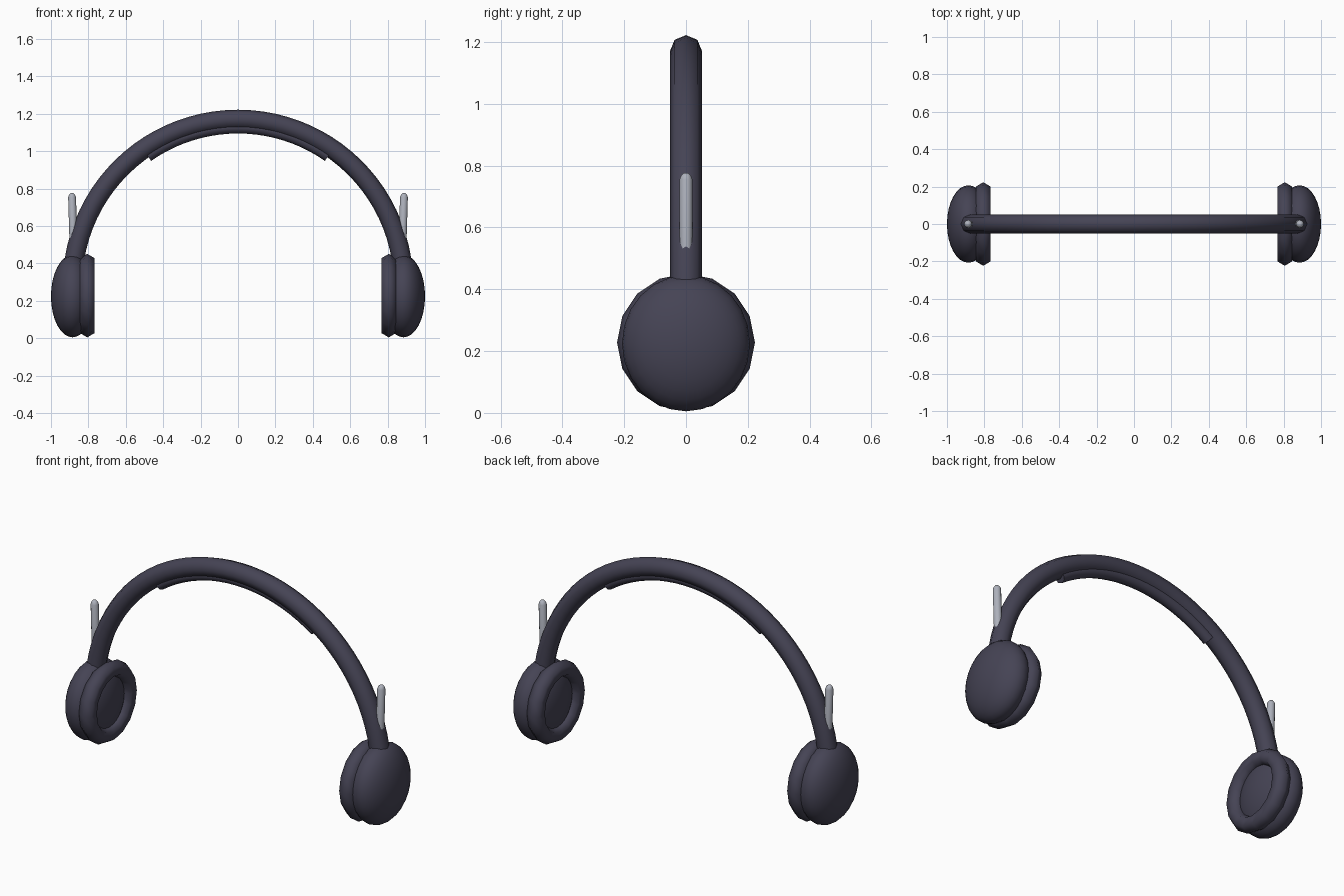
import bpy, bmesh, math
from mathutils import Vector

if "Cube" in bpy.data.objects:
    bpy.data.objects.remove(bpy.data.objects["Cube"])


def material(name, rgb):
    m = bpy.data.materials.new(name)
    m.diffuse_color = (*rgb, 1.0)
    m.use_nodes = True
    m.node_tree.nodes["Principled BSDF"].inputs["Base Color"].default_value = m.diffuse_color
    return m


DARK = material("dark slate", (0.060, 0.057, 0.090))
SILVER = material("silver", (0.42, 0.44, 0.50))


def finish(name, bm, mat, angle=60):
    bmesh.ops.recalc_face_normals(bm, faces=bm.faces)
    me = bpy.data.meshes.new(name)
    bm.to_mesh(me)
    bm.free()
    me.materials.append(mat)
    ob = bpy.data.objects.new(name, me)
    bpy.context.collection.objects.link(ob)
    bpy.context.view_layer.objects.active = ob
    ob.select_set(True)
    bpy.ops.object.shade_smooth_by_angle(angle=math.radians(angle))
    ob.select_set(False)
    return ob


def skin(rings, close=False):
    """Join rings of points into a tube, closed on itself or capped."""
    bm = bmesh.new()
    loops = [[bm.verts.new(p) for p in ring] for ring in rings]
    n = len(loops[0])
    pairs = list(zip(loops, loops[1:]))
    if close:
        pairs.append((loops[-1], loops[0]))
    else:
        bm.faces.new(loops[0])
        bm.faces.new(loops[-1])
    for a, b in pairs:
        for i in range(n):
            j = (i + 1) % n
            bm.faces.new((a[i], a[j], b[j], b[i]))
    return bm


def arc_tube(name, radius, thick, half_angle, steps, mat):
    """Round tube bent along an arc over the head."""
    rings = []
    for s in range(steps + 1):
        t = math.radians(half_angle) * (2 * s / steps - 1)
        out = Vector((math.sin(t), 0, math.cos(t)))
        mid = Vector((0, 0, ARC_Z)) + out * radius
        rings.append([mid + out * thick * math.cos(k * math.pi / 4)
                      + Vector((0, thick * math.sin(k * math.pi / 4), 0))
                      for k in range(8)])
    return finish(name, skin(rings), mat)


# Headband and the slimmer pad under its crown
ARC_Z = 0.285
arc_tube("headband", 0.885, 0.052, 81, 40, DARK)
arc_tube("headband_pad", 0.842, 0.032, 35, 20, DARK)

for side, label in ((-1, "left"), (1, "right")):
    # Ear cup: flattened ball with its poles along x
    bm = bmesh.new()
    bmesh.ops.create_uvsphere(bm, u_segments=24, v_segments=16, radius=1)
    for v in bm.verts:
        x, y, z = v.co
        v.co = (side * 0.885 + z * 0.115, x * 0.207, 0.225 + y * 0.22)
    finish(label + "_ear_cup", bm, DARK)

    # Ear cushion: padded ring on the inner face
    rings = []
    for s in range(16):
        a = s * math.tau / 16
        ring = []
        for k in range(6):
            b = k * math.tau / 6
            r = 0.177 + 0.046 * math.cos(b)
            ring.append((side * 0.806 + 0.046 * math.sin(b),
                         r * math.cos(a), 0.228 + r * math.sin(a)))
        rings.append(ring)
    finish(label + "_ear_cushion", skin(rings, close=True), DARK, 80)

    # Slider rod with a rounded top
    rings = [[(side * (0.878 + 0.03 * (z - 0.45)) + r * math.cos(k * math.tau / 12),
               r * math.sin(k * math.tau / 12), z) for k in range(12)]
             for z, r in ((0.45, 0.021), (0.755, 0.021), (0.768, 0.016), (0.776, 0.008))]
    finish(label + "_slider", skin(rings), SILVER)
